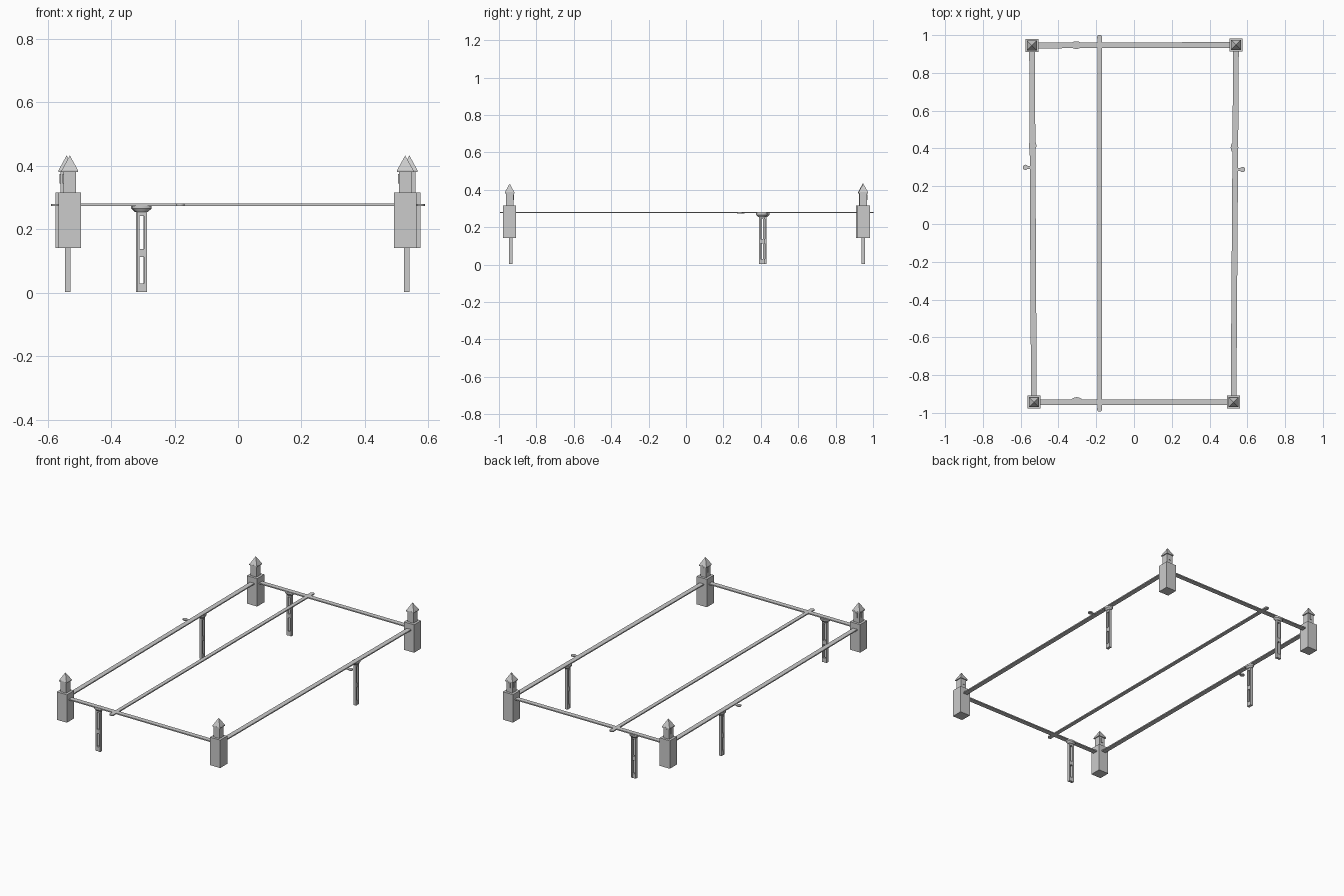
import bpy, math
from mathutils import Vector

if "Cube" in bpy.data.objects:
    bpy.data.objects.remove(bpy.data.objects["Cube"])


def box(name, size, loc, rot=0):
    bpy.ops.mesh.primitive_cube_add(size=1, location=loc, rotation=(0, 0, rot))
    o = bpy.context.object
    o.name = name
    o.scale = size
    bpy.ops.object.transform_apply(location=False, rotation=False, scale=True)
    return o


def bar(name, a, b, width, height, z):
    # straight flat bar between two plan points
    a, b = Vector(a), Vector(b)
    d = b - a
    m = (a + b) / 2
    return box(name, (d.length, width, height), (m.x, m.y, z), math.atan2(d.y, d.x))


def disc(name, r, depth, loc):
    bpy.ops.mesh.primitive_cylinder_add(vertices=16, radius=r, depth=depth, location=loc)
    o = bpy.context.object
    o.name = name
    bpy.ops.object.shade_smooth_by_angle()
    return o


corners = [(-0.53, -0.943), (0.527, -0.943), (0.54, 0.948), (-0.54, 0.945)]
RAIL_Z = 0.278

# corner towers: block, turret, eaves, pyramid roof, small windows
for i, (x, y) in enumerate(corners):
    box(f"tower_block_{i}", (0.07, 0.07, 0.174), (x, y, 0.229))
    box(f"tower_turret_{i}", (0.04, 0.04, 0.07), (x, y, 0.349))
    box(f"tower_eaves_{i}", (0.052, 0.052, 0.006), (x, y, 0.384))
    bpy.ops.mesh.primitive_cone_add(vertices=4, radius1=0.026 * math.sqrt(2), radius2=0,
                                    depth=0.047, location=(x, y, 0.4095))
    roof = bpy.context.object
    roof.name = f"tower_roof_{i}"
    roof.rotation_euler.z = math.pi / 4
    box(f"tower_window_side_{i}", (0.006, 0.012, 0.03), (x - 0.02, y, 0.36))
    box(f"tower_window_back_{i}", (0.012, 0.006, 0.03), (x, y + 0.02, 0.36))

# boundary rails
for i in range(4):
    bar(f"boundary_rail_{i}", corners[i], corners[(i + 1) % 4], 0.03, 0.007, RAIL_Z)

# long dividing bar with rounded ends
bar("divider_bar", (-0.182, -0.985), (-0.182, 0.985), 0.024, 0.007, RAIL_Z)
for y in (-0.98, 0.988):
    disc("divider_end", 0.014, 0.007, (-0.182, y, RAIL_Z))

# short side stubs with round ends
for s, y in ((-1, 0.3), (1, 0.288)):
    bar("side_stub", (s * 0.53, y), (s * 0.575, y), 0.016, 0.006, RAIL_Z - 0.001)
    disc("side_stub_end", 0.014, 0.006, (s * 0.575, y, RAIL_Z - 0.001))


def post(name, x, y, rot):
    # slotted support post: two uprights, three crosspieces, flared oval cap
    c, s = math.cos(rot), math.sin(rot)
    for k in (-1, 1):
        box(name + "_upright", (0.008, 0.018, 0.255), (x + k * 0.0115 * c, y + k * 0.0115 * s, 0.13), rot)
    for z0, z1 in ((0.003, 0.03), (0.113, 0.138), (0.243, 0.258)):
        box(name + "_crosspiece", (0.017, 0.016, z1 - z0), (x, y, (z0 + z1) / 2), rot)
    for r0, r1, z0, z1 in ((0.019, 0.031, 0.255, 0.266), (0.031, 0.031, 0.266, 0.276)):
        bpy.ops.mesh.primitive_cone_add(vertices=20, radius1=r0, radius2=r1, depth=z1 - z0,
                                        location=(x, y, (z0 + z1) / 2), rotation=(0, 0, rot))
        o = bpy.context.object
        o.name = name + "_cap"
        o.scale.y = 0.65
        bpy.ops.object.shade_smooth_by_angle()


post("front_post", -0.303, -0.937, 0)
post("back_post", -0.306, 0.947, 0)
post("left_post", -0.537, 0.415, math.pi / 2)
post("right_post", 0.532, 0.405, math.pi / 2)
